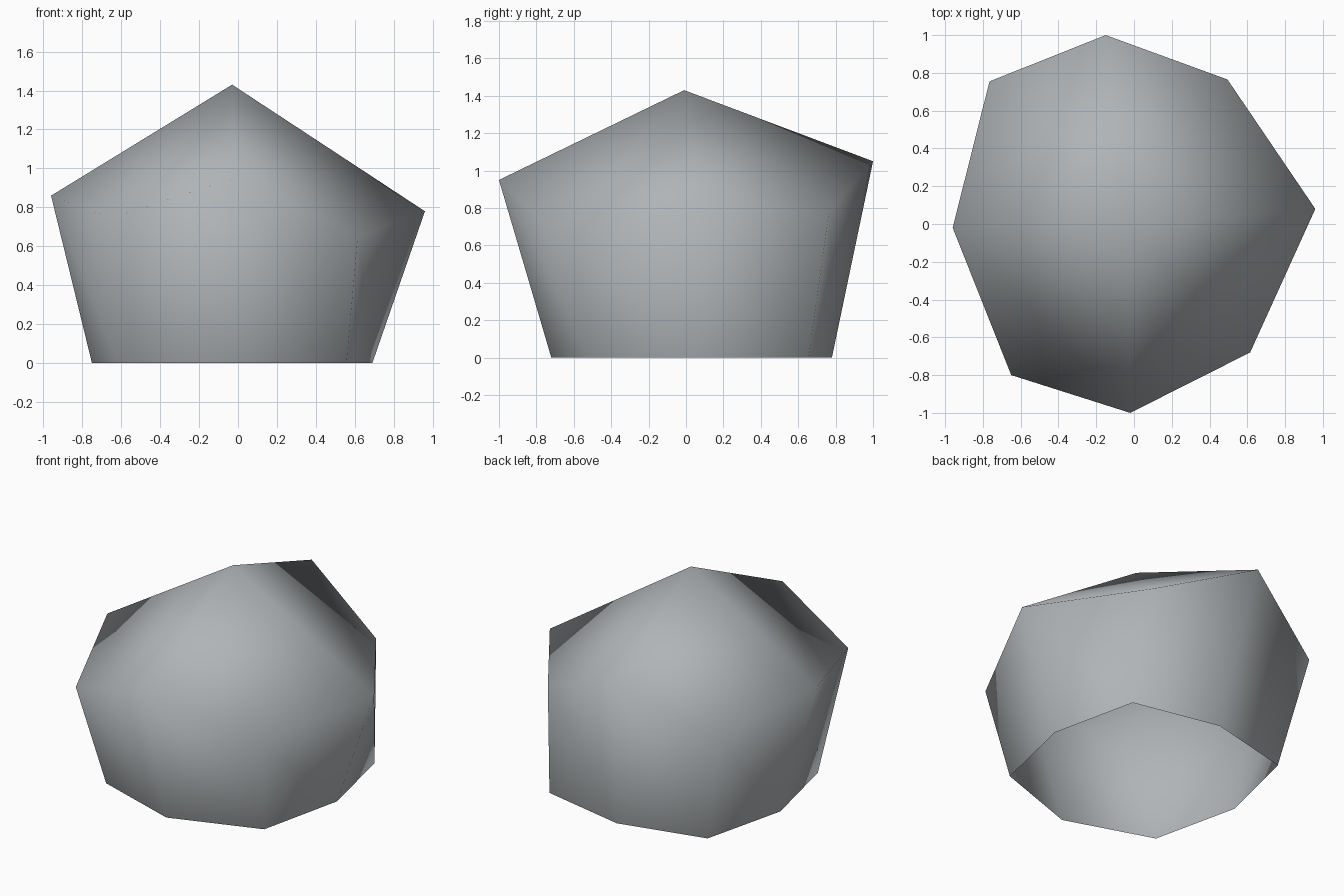
import bpy, bmesh

if "Cube" in bpy.data.objects:
    bpy.data.objects.remove(bpy.data.objects["Cube"])

# Stone boulder shell, open underneath: foot ring, wide shoulder ring, blunt peak
foot = [(-.03, .78), (.56, .655), (.69, .07), (.557, -.516),
        (-.03, -.72), (-.616, -.525), (-.75, .065), (-.61, .64)]
shoulder = [(-.15, 1.0, 1.05), (.495, .765, .78), (.96, .08, .78), (.615, -.68, .65),
            (-.02, -1.0, .95), (-.65, -.8, .745), (-.96, -.02, .86), (-.765, .755, .75)]

bm = bmesh.new()
low = [bm.verts.new((x, y, 0)) for x, y in foot]
mid = [bm.verts.new(p) for p in shoulder]
peak = bm.verts.new((-.03, -.01, 1.43))

for i in range(8):
    j = (i + 1) % 8
    bm.faces.new((low[i], mid[i], mid[j], low[j]))   # sides
    if i not in (4, 5):
        bm.faces.new((peak, mid[j], mid[i]))         # top

# Hollow facet at the front left of the top
bm.faces.new((peak, mid[6], mid[4]))
bm.faces.new((mid[4], mid[6], mid[5]))

for f in bm.faces:
    f.smooth = True

mesh = bpy.data.meshes.new("boulder")
bm.to_mesh(mesh)
bm.free()

# Single stone colour
stone = bpy.data.materials.new("stone grey")
stone.diffuse_color = (.43, .455, .47, 1)
stone.use_nodes = True
stone.node_tree.nodes["Principled BSDF"].inputs["Base Color"].default_value = stone.diffuse_color
mesh.materials.append(stone)
bpy.context.collection.objects.link(bpy.data.objects.new("boulder", mesh))
